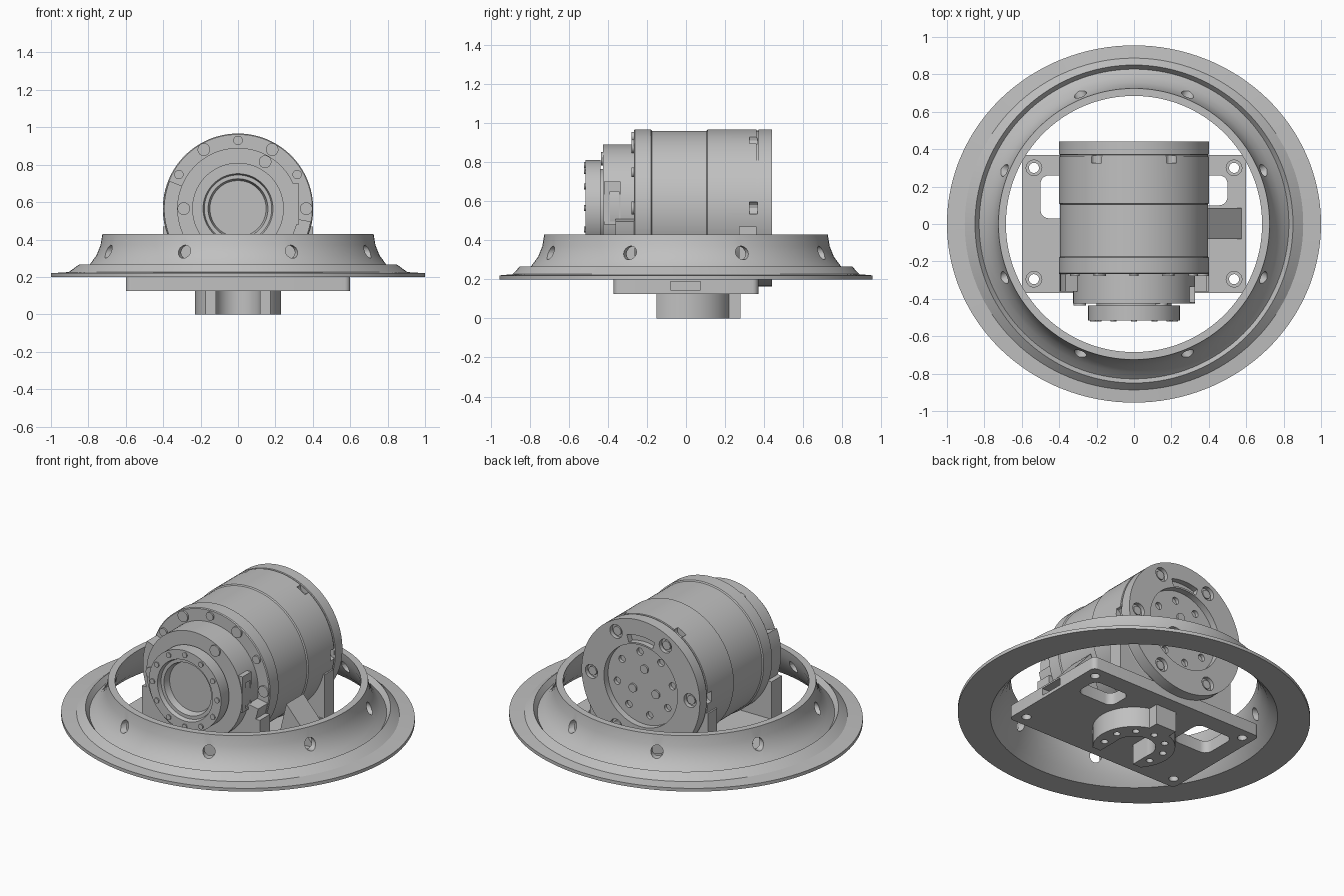
import bpy, bmesh, math
from mathutils import Vector

if "Cube" in bpy.data.objects:
    bpy.data.objects.remove(bpy.data.objects["Cube"])

GREY = (0.53, 0.53, 0.53, 1)
mat = bpy.data.materials.new("machined grey")
mat.use_nodes = True
mat.diffuse_color = GREY
mat.node_tree.nodes["Principled BSDF"].inputs["Base Color"].default_value = GREY
AXIS_Z = 0.565  # height of the motor axis


def at(r, deg, y):
    """Point around the motor axis, angle measured from the top."""
    a = math.radians(deg)
    return (r * math.sin(a), y, AXIS_Z + r * math.cos(a))


def flat(r, deg, z):
    a = math.radians(deg)
    return (r * math.cos(a), r * math.sin(a), z)


def add_lathe(bm, profile, place, steps=96, start=0, end=360):
    """Sweep a closed (radius, offset) profile; cap the ends of a partial sweep."""
    full = end - start == 360
    count = steps if full else steps + 1
    rings = [[bm.verts.new(place(r, start + (end - start) * i / steps, h)) for r, h in profile]
             for i in range(count)]
    n = len(profile)
    for i in range(steps):
        a, b = rings[i], rings[(i + 1) % count]
        for j in range(n):
            k = (j + 1) % n
            if profile[j][0] or profile[k][0]:
                bm.faces.new((a[j], a[k], b[k], b[j]))
    if not full:
        bm.faces.new(rings[0])
        bm.faces.new(rings[-1])


def add_cyl(bm, r, p0, p1, n=20):
    p0, p1 = Vector(p0), Vector(p1)
    d = p1 - p0
    made = bmesh.ops.create_cone(bm, cap_ends=True, segments=n, radius1=r, radius2=r, depth=d.length)
    spin = d.to_track_quat('Z', 'Y')
    for v in made["verts"]:
        v.co = spin @ v.co + (p0 + p1) / 2


def add_box(bm, x, y, z, bevel=0):
    lo, hi = Vector((x[0], y[0], z[0])), Vector((x[1], y[1], z[1]))
    vs = bmesh.ops.create_cube(bm, size=1)["verts"]
    for v in vs:
        v.co = Vector([(lo[i] + hi[i]) / 2 + v.co[i] * (hi[i] - lo[i]) for i in range(3)])
    if bevel:
        edges = {e for v in vs for e in v.link_edges
                 if abs(e.verts[0].co.z - e.verts[1].co.z) > 1e-4}
        bmesh.ops.bevel(bm, geom=list(edges), offset=bevel, segments=5, profile=0.5, affect='EDGES')


def finish(name, bm):
    bmesh.ops.remove_doubles(bm, verts=bm.verts, dist=1e-5)
    bmesh.ops.recalc_face_normals(bm, faces=bm.faces)
    mesh = bpy.data.meshes.new(name)
    bm.to_mesh(mesh)
    bm.free()
    mesh.materials.append(mat)
    ob = bpy.data.objects.new(name, mesh)
    bpy.context.collection.objects.link(ob)
    return ob


def cut(ob, add, *jobs):
    """Subtract one shape per argument tuple; skip a cut that would destroy the part."""
    for job in jobs:
        bm = bmesh.new()
        add(bm, *job)
        tool = finish(ob.name + "_cutter", bm)
        tool.hide_render = True
        before = ob.data.copy()
        bpy.context.view_layer.objects.active = ob
        mod = ob.modifiers.new("cut", 'BOOLEAN')
        mod.operation, mod.solver, mod.object = 'DIFFERENCE', 'EXACT', tool
        bpy.ops.object.modifier_apply(modifier=mod.name)
        bpy.data.objects.remove(tool)
        if len(ob.data.polygons) < len(before.polygons) / 2:
            ob.data = before
        else:
            bpy.data.meshes.remove(before)


def smooth(ob):
    bpy.ops.object.select_all(action='DESELECT')
    ob.select_set(True)
    bpy.context.view_layer.objects.active = ob
    bpy.ops.object.shade_smooth_by_angle(angle=math.radians(25))


# Mounting ring: flared collar, groove, raised rim and slightly oval flange
bm = bmesh.new()
add_lathe(bm, [(.685, .43), (.725, .43), (.735, .37), (.757, .315), (.79, .27), (.828, .235),
               (.85, .266), (.905, .226), (1, .22), (1, .2), (.8, .2), (.755, .25),
               (.715, .32), (.692, .38)], flat, 128)
for v in bm.verts:
    r = v.co.xy.length
    if r > .95:
        v.co.y *= .955
    elif r > .9:
        v.co.y *= .98
ring = finish("mounting_ring", bm)
cut(ring, add_cyl, *[(.035, flat(.6, 22.5 + 45 * i, .335), flat(.9, 22.5 + 45 * i, .335))
                     for i in range(8)])
smooth(ring)

# Motor body: stepped housing and rear recess
bm = bmesh.new()
add_lathe(bm, [(0, .40), (.25, .40), (.25, .44), (.402, .44), (.402, .372), (.396, .37),
               (.396, .362), (.402, .36), (.402, .11), (.395, .105), (.395, -.175), (.402, -.18),
               (.402, -.262), (.397, -.267), (.325, -.267), (.325, -.425), (0, -.425)], at)
motor = finish("motor_body", bm)
sixths = [30 + 60 * i for i in range(6)]
cut(motor, add_cyl, *[(.032, at(.4, a, .325), at(.4, a, .366), 12) for a in sixths])
cut(motor, add_cyl, *[(.042, at(.335, a, .415), at(.335, a, .5)) for a in sixths])
cut(motor, add_cyl, *[(.022, at(.19, 45 * i + 10, .38), at(.19, 45 * i + 10, .42), 16)
                      for i in range(8)])
cut(motor, add_lathe, ([(.26, .405), (.305, .405), (.305, .5), (.26, .5)], at, 16, -18, 18))
smooth(motor)

# Output hub with a dished centre
bm = bmesh.new()
add_lathe(bm, [(0, -.42), (.2, -.42), (.2, -.437), (.245, -.437), (.245, -.515), (.187, -.515),
               (.18, -.49), (.16, -.49), (.15, -.45), (0, -.45)], at)
smooth(finish("output_hub", bm))

# Screws on the rear face, front face and hub
bm = bmesh.new()
for a in sixths:
    add_cyl(bm, .027, at(.335, a, .41), at(.335, a, .43), 16)
for i in range(3):
    add_cyl(bm, .026, at(.09, 120 * i, .395), at(.09, 120 * i, .41), 16)
for i in range(12):
    add_cyl(bm, .016, at(.22, 30 * i, -.51), at(.22, 30 * i, -.522), 12)
for deg, size in ((-30, .034), (30, .034), (0, .025), (-60, .025), (60, .025), (90, .034)):
    add_cyl(bm, size, at(.365, deg, -.25), at(.365, deg, -.278), 16)
for deg in (30, -90):
    add_cyl(bm, .034, at(.29, deg, -.42), at(.29, deg, -.435), 16)
smooth(finish("screws", bm))

# Side cable socket
bm = bmesh.new()
add_box(bm, (.27, .325), (-.42, -.335), (.48, .70))
socket = finish("cable_socket", bm)
cut(socket, add_box, ((.30, .4), (-.39, -.342), (.495, .65)))
bm = bmesh.new()
for i in range(6):
    add_box(bm, (.295, .315), (-.375, -.357), (.507 + .023 * i, .517 + .023 * i))
finish("socket_pins", bm)

# Base plate with windows, counterbored screw holes and a side notch
bm = bmesh.new()
add_box(bm, (-.6, .6), (-.37, .37), (.125, .2), .03)
plate = finish("base_plate", bm)
cut(plate, add_box, ((-.5, -.25), (.03, .26), (.1, .3), .045),
    ((.25, .5), (.1, .26), (.1, .3), .045), ((.42, .7), (-.08, .075), (.145, .19)))
corners = [(x, y) for x in (-.535, .535) for y in (-.295, .3)]
cut(plate, add_cyl, *[(.042, (x, y, .185), (x, y, .3)) for x, y in corners])
cut(plate, add_cyl, *[(.027, (x, y, .1), (x, y, .3)) for x, y in corners])
smooth(plate)

# Saddles that cradle the motor front and back
for name, y0, y1, top, bore in (("front_saddle", -.36, -.26, .43, .32),
                                ("rear_saddle", .27, .36, .47, .39)):
    bm = bmesh.new()
    add_box(bm, (-.4, .4), (y0, y1), (.19, top))
    saddle = finish(name, bm)
    cut(saddle, add_cyl, (bore, (0, y0 - .1, AXIS_Z), (0, y1 + .1, AXIS_Z), 64))
    smooth(saddle)
bm = bmesh.new()
add_lathe(bm, [(.32, -.36), (.395, -.36), (.395, -.26), (.32, -.26)], at, 48, 100, 292)
smooth(finish("front_clamp", bm))

# Triangular gusset on the left side
bm = bmesh.new()
ends = [[bm.verts.new((x, y, z)) for x, z in ((.33, .195), (.575, .195), (.575, .205), (.385, .42))]
        for y in (-.08, .085)]
bm.faces.new(ends[0])
bm.faces.new(ends[1])
for j in range(4):
    k = (j + 1) % 4
    bm.faces.new((ends[0][j], ends[0][k], ends[1][k], ends[1][j]))
finish("side_gusset", bm)

# Open collar under the plate, with a key block at the back
bm = bmesh.new()
add_lathe(bm, [(.12, 0), (.23, 0), (.23, .13), (.12, .13)], flat, 72)
collar = finish("lower_collar", bm)
cut(collar, add_box, ((-.4, .4), (-.4, -.15), (-.1, .2)))
cut(collar, add_box, ((-.118, .118), (-.3, 0), (-.1, .2)))
cut(collar, add_cyl, *[(.02, flat(.175, -20 + 36.7 * i, -.1), flat(.175, -20 + 36.7 * i, .06), 16)
                       for i in range(7)])
smooth(collar)
bm = bmesh.new()
add_box(bm, (-.07, .07), (.2, .28), (0, .13))
finish("collar_key", bm)
